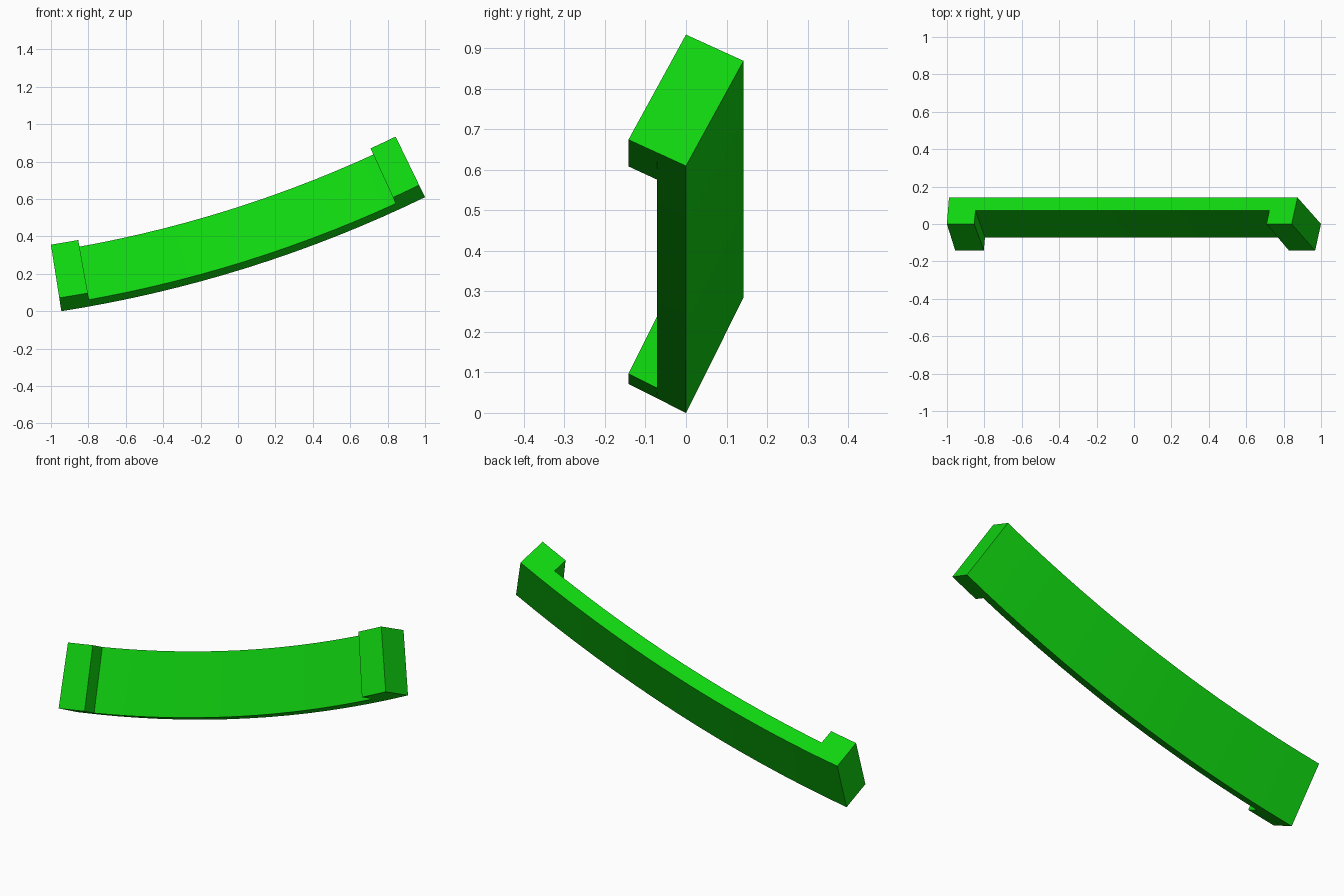
import bpy, bmesh, math

if "Cube" in bpy.data.objects:
    bpy.data.objects.remove(bpy.data.objects["Cube"], do_unlink=True)

# Single green material
green = bpy.data.materials.new("bright_green")
green.use_nodes = True
colour = (0.005, 0.66, 0.005, 1)
green.diffuse_color = colour
green.node_tree.nodes["Principled BSDF"].inputs["Base Color"].default_value = colour

# Arc in the xz plane, centre high above the model; angles from straight down
CX, CZ, RADIUS = -2.011, 6.810, 6.893
START, END, BLOCK = 8.9, 25.9, 1.3


def arc_sweep(name, profile, a0, a1, steps):
    """Sweep a (y, height) profile along the arc from a0 to a1 degrees."""
    bm = bmesh.new()
    rings = []
    for i in range(steps + 1):
        a = math.radians(a0 + (a1 - a0) * i / steps)
        rings.append([bm.verts.new((CX + (RADIUS - h) * math.sin(a), y,
                                    CZ - (RADIUS - h) * math.cos(a)))
                      for y, h in profile])
    n = len(profile)
    for r, s in zip(rings, rings[1:]):
        for j in range(n):
            k = (j + 1) % n
            bm.faces.new((r[j], r[k], s[k], s[j]))
    bm.faces.new(rings[0])
    bm.faces.new(rings[-1])
    bmesh.ops.recalc_face_normals(bm, faces=bm.faces)
    mesh = bpy.data.meshes.new(name)
    bm.to_mesh(mesh)
    bm.free()
    mesh.materials.append(green)
    ob = bpy.data.objects.new(name, mesh)
    bpy.context.collection.objects.link(ob)
    bpy.ops.object.select_all(action='DESELECT')
    ob.select_set(True)
    bpy.context.view_layer.objects.active = ob
    bpy.ops.object.shade_smooth_by_angle(angle=math.radians(30))
    return ob


# Tilted curved bar
arc_sweep("curved_bar",
          [(0, 0), (0.142, 0.288), (0.071, 0.324), (-0.071, 0.036)],
          START, END, 16)

# Raised blocks on the front of both ends
block = [(-0.071, 0.036), (0.071, 0.324), (0, 0.36), (-0.142, 0.072)]
arc_sweep("right_end_block", block, START, START + BLOCK, 2)
arc_sweep("left_end_block", block, END - BLOCK, END, 2)
